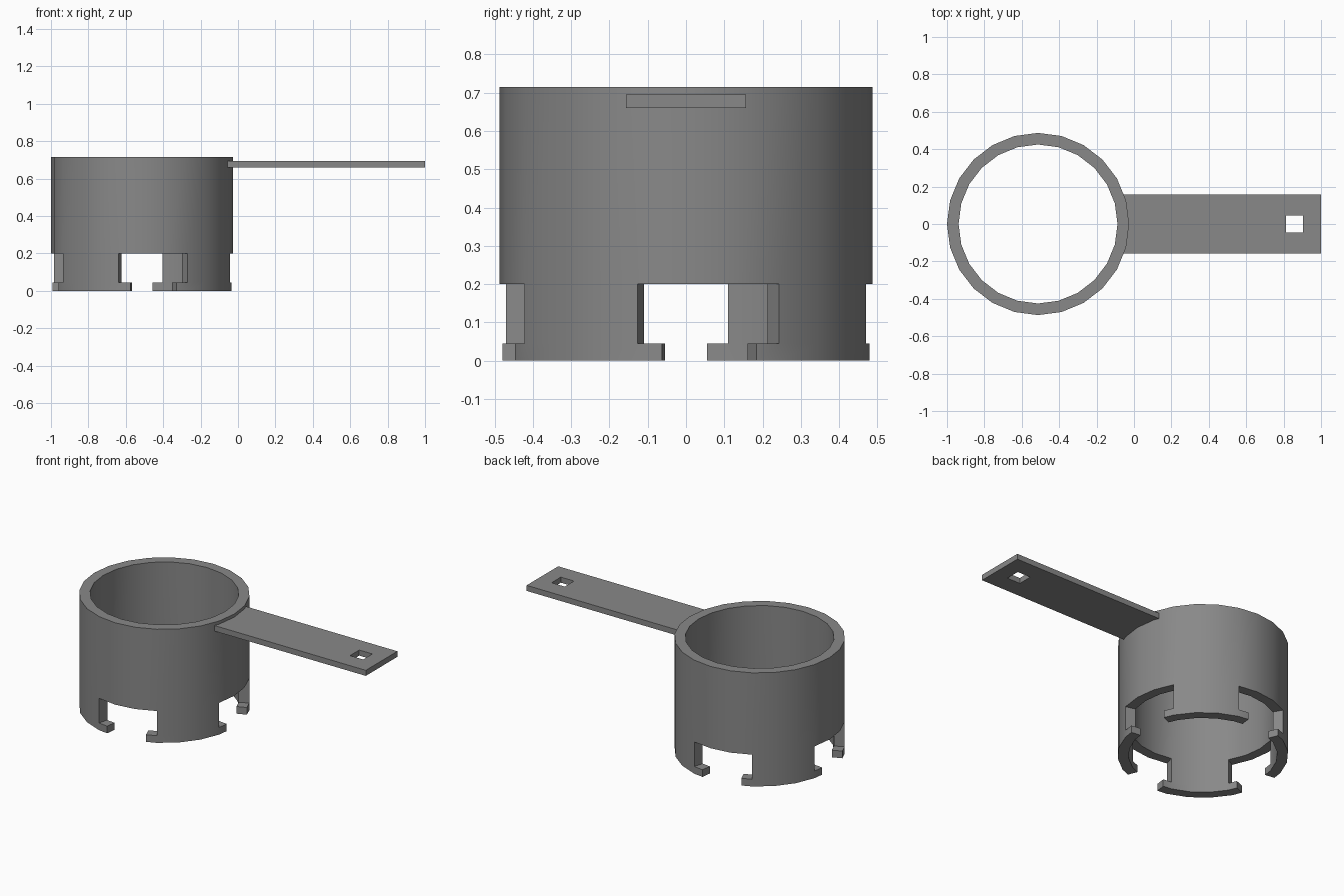
import bpy, bmesh
from math import sin, cos, pi, radians

cube = bpy.data.objects.get("Cube")
if cube:
    bpy.data.objects.remove(cube, do_unlink=True)

grey = bpy.data.materials.new("plain grey")
grey.use_nodes = True
colour = (0.25, 0.25, 0.25, 1)
grey.diffuse_color = colour
grey.node_tree.nodes["Principled BSDF"].inputs["Base Color"].default_value = colour

CENTRE, OUTER, INNER = -0.513, 0.487, 0.425
LEVELS = [0, 0.045, 0.2, 0.715]
STEPS = 48  # half facets of a 24-sided ring


def finish(name, bm):
    bmesh.ops.recalc_face_normals(bm, faces=bm.faces)
    mesh = bpy.data.meshes.new(name)
    bm.to_mesh(mesh)
    bm.free()
    mesh.materials.append(grey)
    obj = bpy.data.objects.new(name, mesh)
    bpy.context.collection.objects.link(obj)
    return obj


# Ring wall with four hooked slots, made from a grid of cells
def solid(i, k):
    if k < 0 or k >= len(LEVELS) - 1:
        return False
    if k == 0:
        return (i + 1) % 12 >= 4   # narrow mouth between the lips
    if k == 1:
        return (i + 2) % 12 >= 6   # wide slot above the lips
    return True


bm = bmesh.new()
points, half = {}, set()


def vert(i, r, k):
    i %= STEPS
    if (i, r, k) not in points:
        a = 2 * pi * i / STEPS
        # odd steps lie in the middle of a flat facet
        d = r * (cos(pi / 24) if i % 2 else 1)
        v = bm.verts.new((CENTRE + d * cos(a), d * sin(a), LEVELS[k]))
        points[i, r, k] = v
        if i % 2:
            half.add(v)
    return points[i, r, k]


def face(*keys):
    bm.faces.new([vert(*key) for key in keys])


for i in range(STEPS):
    j = i + 1
    for k in range(3):
        if not solid(i, k):
            continue
        for r in (OUTER, INNER):
            face((i, r, k), (j, r, k), (j, r, k + 1), (i, r, k + 1))
        for side, level in ((-1, k), (1, k + 1)):
            if not solid(i, k + side):
                face((i, OUTER, level), (j, OUTER, level), (j, INNER, level), (i, INNER, level))
        for side, edge in ((-1, i), (1, j)):
            if not solid(i + side, k):
                face((edge, OUTER, k), (edge, INNER, k), (edge, INNER, k + 1), (edge, OUTER, k + 1))

bmesh.ops.recalc_face_normals(bm, faces=bm.faces)
spare = [e for e in bm.edges if all(v in half for v in e.verts)
         and len(e.link_faces) == 2 and e.calc_face_angle() < 0.01]
bmesh.ops.dissolve_edges(bm, edges=spare, use_verts=True)
ring = finish("ring_wall", bm)
bpy.context.view_layer.objects.active = ring
ring.select_set(True)
bpy.ops.object.shade_smooth_by_angle(angle=radians(30))
ring.select_set(False)

# Flat handle with a square hole near its end
bm = bmesh.new()
xs, ys = [-0.07, 0.812, 0.904, 1.0], [-0.157, -0.046, 0.046, 0.157]
grid = [[bm.verts.new((x, y, 0.66)) for y in ys] for x in xs]
for a in range(3):
    for b in range(3):
        if (a, b) != (1, 1):
            bm.faces.new((grid[a][b], grid[a + 1][b], grid[a + 1][b + 1], grid[a][b + 1]))
top = bmesh.ops.extrude_face_region(bm, geom=bm.faces[:], use_keep_orig=True)
bmesh.ops.translate(bm, vec=(0, 0, 0.035),
                    verts=[g for g in top["geom"] if isinstance(g, bmesh.types.BMVert)])
finish("handle", bm)
